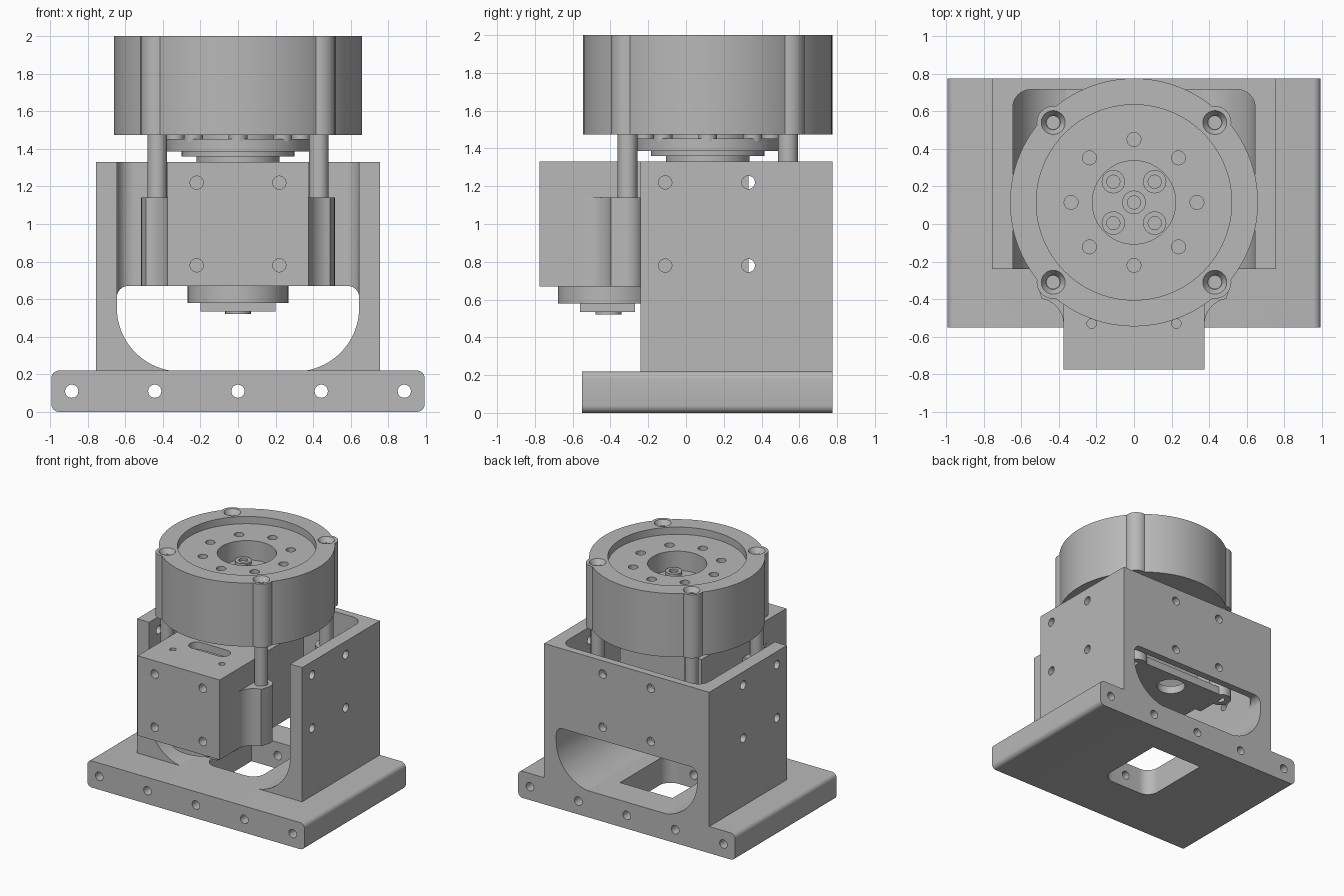
import bpy, bmesh
from math import sin, cos, pi, radians

cube = bpy.data.objects.get("Cube")
if cube:
    bpy.data.objects.remove(cube, do_unlink=True)

grey = bpy.data.materials.new("machined_grey")
grey.use_nodes = True
grey.diffuse_color = (0.48, 0.48, 0.48, 1)
grey.node_tree.nodes["Principled BSDF"].inputs["Base Color"].default_value = grey.diffuse_color

CY = 0.115        # wheel axis in y
SCREW = 0.035     # common screw hole radius
POSTS = [(sx * 0.43, CY + sy * 0.425) for sx in (-1, 1) for sy in (-1, 1)]


def arc(cx, cy, r, a0, a1, n=12):
    """Points on an arc, angles in degrees."""
    return [(cx + r * cos(radians(a0 + (a1 - a0) * i / n)),
             cy + r * sin(radians(a0 + (a1 - a0) * i / n))) for i in range(n + 1)]


def mirrored(half):
    """Close a right-hand outline with its mirror image."""
    return half + [(-u, v) for u, v in reversed(half)]


def prism(name, pts, a, b, axis="z"):
    """Extrude a 2D outline between a and b along an axis."""
    place = {"z": lambda u, v, w: (u, v, w),
             "y": lambda u, v, w: (u, w, v),
             "x": lambda u, v, w: (w, u, v)}[axis]
    bm = bmesh.new()
    low = [bm.verts.new(place(u, v, a)) for u, v in pts]
    high = [bm.verts.new(place(u, v, b)) for u, v in pts]
    bm.faces.new(low)
    bm.faces.new(high)
    for i in range(len(pts)):
        j = (i + 1) % len(pts)
        bm.faces.new((low[i], low[j], high[j], high[i]))
    bmesh.ops.recalc_face_normals(bm, faces=bm.faces)
    mesh = bpy.data.meshes.new(name)
    bm.to_mesh(mesh)
    bm.free()
    mesh.materials.append(grey)
    ob = bpy.data.objects.new(name, mesh)
    bpy.context.collection.objects.link(ob)
    return ob


def rod(name, u, v, r, a, b, axis="z", n=32):
    return prism(name, arc(u, v, r, 0, 360, n)[:-1], a, b, axis)


def block(name, x0, x1, y0, y1, z0, z1):
    return prism(name, [(x0, y0), (x1, y0), (x1, y1), (x0, y1)], z0, z1)


def combine(ob, tools, operation="DIFFERENCE"):
    """Apply booleans and discard the tools."""
    bpy.context.view_layer.objects.active = ob
    for tool in tools:
        tool.hide_render = True
        mod = ob.modifiers.new("boolean", "BOOLEAN")
        mod.operation, mod.object, mod.solver = operation, tool, "EXACT"
        bpy.ops.object.modifier_apply(modifier=mod.name)
        bpy.data.objects.remove(tool, do_unlink=True)


# Base plate with rounded long edges, screw row and floor window
base = prism("base_plate", mirrored(arc(0.953, 0.04, 0.04, -90, 0, 6)
                                    + arc(0.953, 0.18, 0.04, 0, 90, 6)), -0.55, 0.775, "y")
window = mirrored(arc(0.14, 0.0, 0.1, -90, 0) + [(0.24, 0.52)])
combine(base, [prism("window", window, -0.1, 0.4)]
        + [rod("hole", x, 0.11, SCREW, -0.7, 0.9, "y") for x in (-0.885, -0.443, 0, 0.443, 0.885)])

# Bracket: two side walls and a back wall, with a rounded lower opening
bracket = block("bracket", -0.755, 0.755, -0.24, 0.775, 0.22, 1.33)
opening = mirrored(arc(0.305, 0.555, 0.34, -90, 0, 20) + arc(0.585, 0.61, 0.06, 0, 90, 8))
pocket = mirrored([(0.645, -0.6)] + arc(0.55, 0.62, 0.095, 0, 90))
combine(bracket, [prism("opening", opening, -0.6, 1.0, "y"),
                  prism("pocket", pocket, 0.58, 1.5)]
        + [rod("hole", y, z, SCREW, -1, 1, "x") for y in (-0.11, 0.33) for z in (0.78, 1.22)]
        + [rod("hole", x, z, SCREW, 0.6, 0.9, "y") for x in (-0.22, 0.22) for z in (0.78, 1.22)])

# Gearbox block with face screws, top slot and small top holes
gearbox = block("gearbox", -0.375, 0.375, -0.775, 0.33, 0.67, 1.33)
slot = mirrored(arc(0.12, -0.37, 0.06, -90, 90, 10))
combine(gearbox, [prism("slot", slot, 1.27, 1.4)]
        + [rod("hole", x, z, SCREW, -0.85, -0.7, "y") for x in (-0.22, 0.22) for z in (0.78, 1.22)]
        + [rod("hole", x, -0.53, 0.025, 1.26, 1.4) for x in (-0.225, 0.225)])

# Front shoulders: concave sweep into a round boss on each side
for side, label in ((1, "left"), (-1, "right")):
    outline = ([(0.36, -0.57)] + arc(0.515, -0.535, 0.14, 180, 100, 8)
               + arc(0.43, -0.31, 0.085, -20, 90, 10) + [(0.36, -0.2)])
    prism(label + "_front_shoulder", [(side * x, y) for x, y in outline], 0.67, 1.14)

# Rear flange and its bosses
flange = block("rear_flange", -0.43, 0.43, 0.3, 0.6, 0.67, 0.735)
combine(flange, [rod("hole", 0, 0.45, 0.11, 0.6, 0.8)])
for x, y in POSTS:
    if y > 0:
        boss = rod("rear_boss", x, y, 0.085, 0.67, 1.14)
        combine(boss, [rod("hole", x, y, SCREW, 0.6, 0.8)])
    rod("post", x, y, 0.052, 1.13, 1.49)

# Cover under the gearbox
rod("lower_cover", 0, -0.41, 0.268, 0.58, 0.68, n=48)
block("lower_cap", -0.2, 0.2, -0.56, -0.27, 0.535, 0.59)
rod("lower_knob", 0, -0.41, 0.068, 0.52, 0.54)

# Stepped hub between gearbox and wheel
for r, z0, z1 in ((0.222, 1.32, 1.36), (0.3, 1.36, 1.387), (0.38, 1.387, 1.452), (0.24, 1.45, 1.48)):
    rod("hub_step", 0, CY, r, z0, z1, n=64)
for i in range(8):
    a = i * pi / 4
    rod("hub_bolt", 0.335 * cos(a), CY + 0.335 * sin(a), 0.05, 1.44, 1.48, n=20)

# Wheel: drum with four ribs, dished top, centre bore and bolt circle
wheel = rod("wheel", 0, CY, 0.66, 1.475, 2.0, n=96)
combine(wheel, [rod("rib", x, y, 0.088, 1.475, 2.0) for x, y in POSTS], "UNION")
cuts = [rod("recess", 0, CY, 0.52, 1.94, 2.1, n=96), rod("bore", 0, CY, 0.222, 1.78, 2.1, n=64)]
for i in range(8):
    a = i * pi / 4
    cuts.append(rod("hole", 0.335 * cos(a), CY + 0.335 * sin(a), 0.037, 1.7, 2.1, n=20))
for x, y in POSTS:
    cuts.append(rod("hole", x, y, 0.035, 1.8, 2.1, n=20))
    dish = rod("dish", x, y, 0.07, 1.96, 2.01, n=24)
    for v in dish.data.vertices:
        if v.co.z < 1.98:
            v.co.x = x + (v.co.x - x) * 0.55
            v.co.y = y + (v.co.y - y) * 0.55
    cuts.append(dish)
combine(wheel, cuts)

# Screws and shaft end in the bore
for x, y, r in [(0, 0, 0.063)] + [(sx * 0.11, sy * 0.11, 0.062) for sx in (-1, 1) for sy in (-1, 1)]:
    screw = rod("bore_screw", x, CY + y, r, 1.77, 1.81, n=24)
    combine(screw, [rod("socket", x, CY + y, 0.035, 1.79, 1.9, n=20)])

# Smooth rounds, keep edges crisp
bpy.ops.object.select_all(action="DESELECT")
for ob in bpy.context.collection.objects:
    if ob.type == "MESH":
        ob.select_set(True)
        bpy.context.view_layer.objects.active = ob
bpy.ops.object.shade_smooth_by_angle(angle=radians(32))
